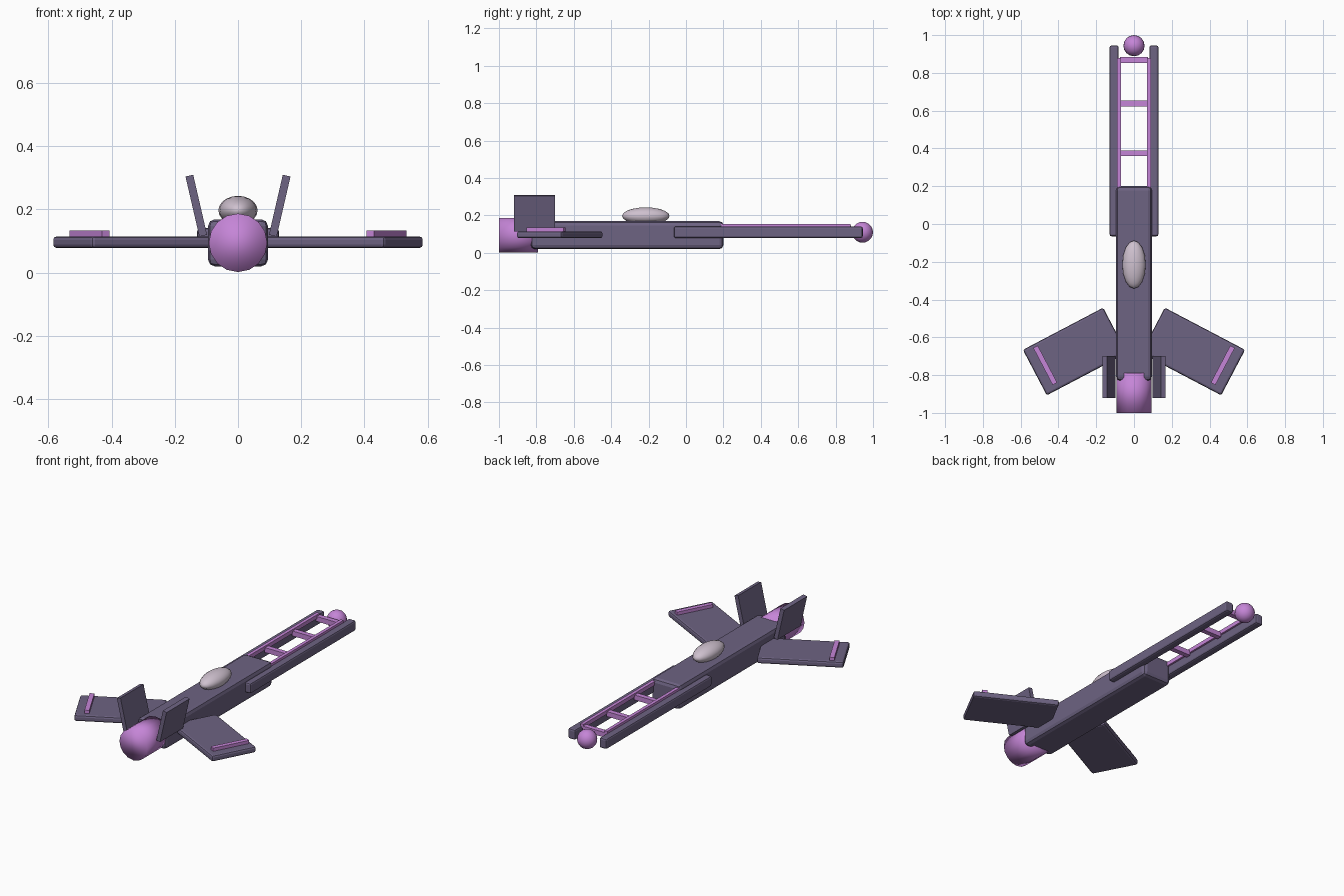
import bpy, math

if "Cube" in bpy.data.objects:
    bpy.data.objects.remove(bpy.data.objects["Cube"])


def material(name, rgb):
    m = bpy.data.materials.new(name)
    m.diffuse_color = (*rgb, 1)
    m.use_nodes = True
    m.node_tree.nodes["Principled BSDF"].inputs["Base Color"].default_value = m.diffuse_color
    return m


HULL = material("slate purple", (0.155, 0.125, 0.225))
GLOW = material("orchid", (0.56, 0.235, 0.68))
GLASS = material("pale mauve", (0.62, 0.53, 0.62))


def finish(name, mat, smooth=None):
    o = bpy.context.object
    o.name = name
    o.data.materials.append(mat)
    if smooth:
        bpy.ops.object.shade_smooth_by_angle(angle=math.radians(smooth))
    return o


def box(name, mat, loc, size, rot=(0, 0, 0), bevel=0):
    bpy.ops.mesh.primitive_cube_add(size=1, location=loc, rotation=[math.radians(a) for a in rot])
    o = finish(name, mat)
    o.scale = size
    bpy.ops.object.transform_apply(location=False, rotation=False, scale=True)
    if bevel:
        b = o.modifiers.new("bevel", 'BEVEL')
        b.width, b.segments = bevel, 2
    return o


def ball(name, mat, loc, scale):
    bpy.ops.mesh.primitive_uv_sphere_add(segments=16, ring_count=10, radius=1, location=loc)
    o = finish(name, mat, 60)
    o.scale = scale
    return o


# fuselage, canopy, engine and nose orb
box("fuselage", HULL, (0, -0.315, 0.0945), (0.19, 1.03, 0.149), bevel=0.022)
ball("canopy", GLASS, (0, -0.215, 0.197), (0.062, 0.127, 0.046))
bpy.ops.mesh.primitive_cylinder_add(vertices=16, radius=0.0925, depth=0.21,
                                    location=(0, -0.895, 0.0945), rotation=(math.pi / 2, 0, 0))
finish("engine", GLOW)
bpy.ops.object.shade_smooth()
ball("nose_orb", GLOW, (0, 0.944, 0.11), (0.056, 0.056, 0.056))

# mirrored parts
for s, side in ((1, "right"), (-1, "left")):
    box(f"rail_{side}", HULL, (s * 0.105, 0.44, 0.11), (0.048, 1.01, 0.062), bevel=0.01)
    box(f"rail_strip_{side}", GLOW, (s * 0.08, 0.49, 0.143), (0.02, 0.78, 0.024))
    box(f"wing_{side}", HULL, (s * 0.3125, -0.675, 0.0965), (0.48, 0.272, 0.037),
        (0, 0, -s * 27.7), 0.011)
    box(f"wing_stripe_{side}", GLOW, (s * 0.47, -0.748, 0.122), (0.027, 0.222, 0.024),
        (0, 0, -s * 27.7))
    box(f"fin_{side}", HULL, (s * 0.132, -0.81, 0.212), (0.025, 0.22, 0.195), (0, s * 13, 0))

# ladder rungs between the rails
for i, y in enumerate((0.375, 0.638, 0.868)):
    box(f"rung_{i + 1}", GLOW, (0, y, 0.13), (0.15, 0.03, 0.03))
